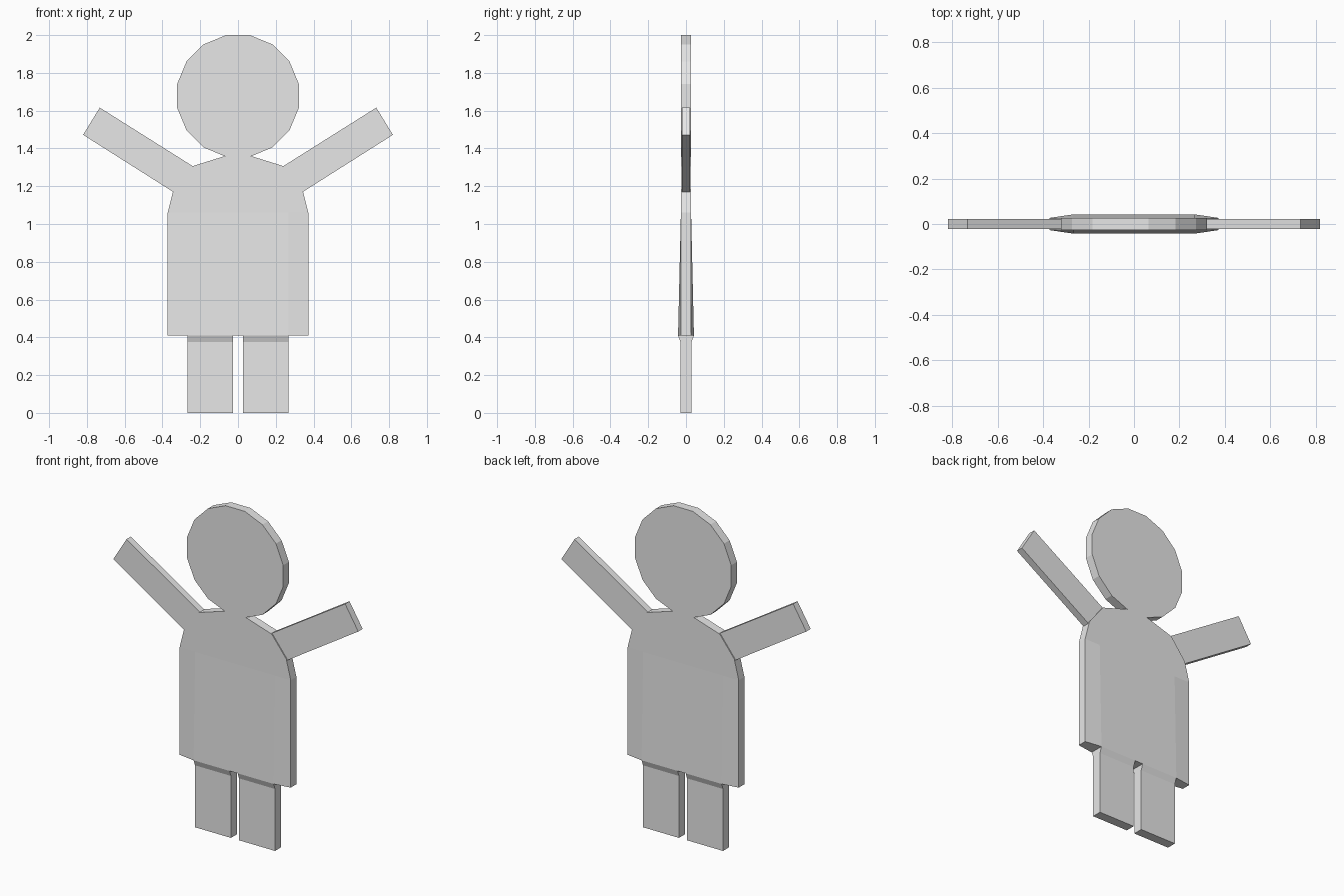
import bpy, math

if "Cube" in bpy.data.objects:
    bpy.data.objects.remove(bpy.data.objects["Cube"])

gray = bpy.data.materials.new("light gray")
gray.diffuse_color = (0.8, 0.8, 0.8, 1)
gray.use_nodes = True
gray.node_tree.nodes["Principled BSDF"].inputs["Base Color"].default_value = gray.diffuse_color


def make(name, verts, faces):
    mesh = bpy.data.meshes.new(name)
    mesh.from_pydata(verts, [], faces)
    mesh.materials.append(gray)
    obj = bpy.data.objects.new(name, mesh)
    bpy.context.collection.objects.link(obj)
    return obj


def mirrored(points):
    """Complete a right-hand outline, listed bottom to top, counter-clockwise."""
    return points + [(-x, *rest) for x, *rest in reversed(points)]


def slab(name, outline, depth):
    """Extrude an x-z outline (counter-clockwise from the front) to both sides of y = 0."""
    n = len(outline)
    verts = [(x, s * depth, z) for s in (-1, 1) for x, z in outline]
    sides = [(i, i + n, (i + 1) % n + n, (i + 1) % n) for i in range(n)]
    return make(name, verts, [range(n), range(2 * n - 1, n - 1, -1)] + sides)


def loft(name, rings):
    """Join stacked horizontal rings (counter-clockwise from above) and cap the ends."""
    n = len(rings[0])
    faces = [range(n - 1, -1, -1), range((len(rings) - 1) * n, len(rings) * n)]
    for k in range(len(rings) - 1):
        a, b = k * n, (k + 1) * n
        faces += [(a + i, a + (i + 1) % n, b + (i + 1) % n, b + i) for i in range(n)]
    return make(name, [v for r in rings for v in r], faces)


T = 0.027          # half thickness of the flat parts
HIP, CHEST = 0.41, 1.06

# Head: flat sixteen-sided disc
head = [(0.328 * math.cos((i + 0.5) * math.pi / 8),
         1.678 + 0.328 * math.sin((i + 0.5) * math.pi / 8)) for i in range(16)]
slab("head", head, T)

# Torso: thicker along the hem, thinning out toward the chest
def torso_ring(z, mid):
    half = [(0.268, -mid, z), (0.372, -T, z)]
    front = [(-x, y, z) for x, y, z in reversed(half)] + half
    return front + [(x, -y, z) for x, y, z in reversed(front)]

loft("torso", [torso_ring(HIP, 0.042), torso_ring(CHEST, T)])

# Shoulders: faceted dome above the chest
slab("shoulders", mirrored([(0.372, CHEST), (0.342, 1.18), (0.245, 1.305), (0.075, 1.358)]), T)

# Legs flare out to meet the hem; arms are raised
def leg_ring(z, depth, s):
    a, b = sorted((s * 0.027, s * 0.268))
    return [(a, -depth, z), (b, -depth, z), (b, depth, z), (a, depth, z)]

for side, s in (("right", 1), ("left", -1)):
    loft(side + "_leg", [leg_ring(0, 0.029, s), leg_ring(0.375, 0.029, s), leg_ring(HIP, 0.042, s)])
    arm = [(0.28, 1.13), (0.82, 1.472), (0.732, 1.616), (0.19, 1.275)]
    outline = [(s * x, z) for x, z in arm]
    slab(side + "_arm", outline if s > 0 else outline[::-1], 0.021)
